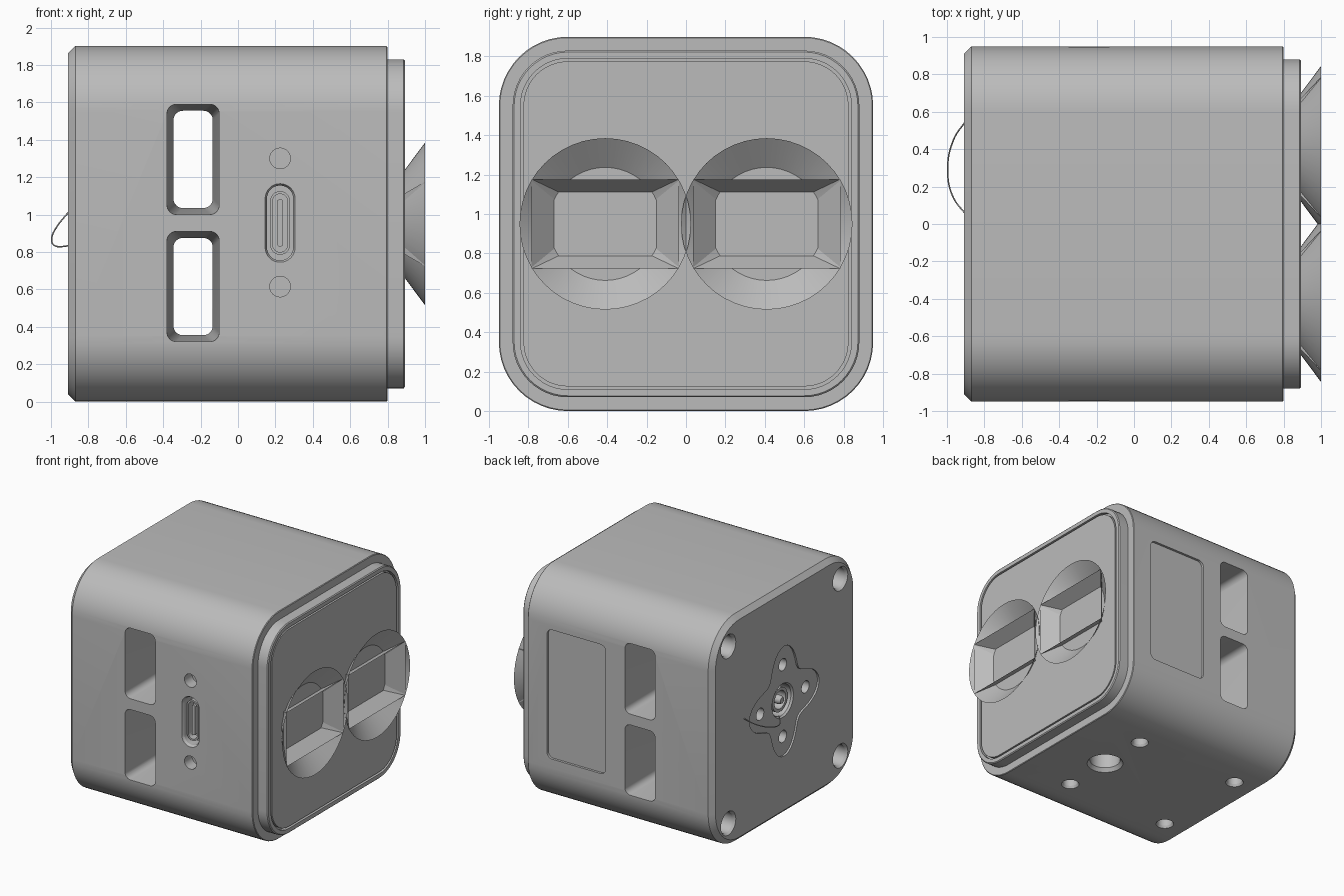
import bpy, bmesh, math

cube = bpy.data.objects.get("Cube")
if cube:
    bpy.data.objects.remove(cube, do_unlink=True)

grey = bpy.data.materials.new("light_grey")
grey.use_nodes = True
COLOUR = (0.5, 0.5, 0.5, 1)
grey.diffuse_color = COLOUR
grey.node_tree.nodes["Principled BSDF"].inputs["Base Color"].default_value = COLOUR

MID = 0.95   # height of the body's centre


def rounded(w, h, r, n=8):
    """Outline of a rounded rectangle centred on the origin."""
    pts = []
    for q, (sx, sy) in enumerate([(1, 1), (-1, 1), (-1, -1), (1, -1)]):
        for i in range(n + 1):
            a = (q + i / n) * math.pi / 2
            pts.append((sx * (w / 2 - r) + r * math.cos(a),
                        sy * (h / 2 - r) + r * math.sin(a)))
    return pts


def circle(r, n=40):
    return [(r * math.cos(math.tau * i / n), r * math.sin(math.tau * i / n))
            for i in range(n)]


def lobed(r, wave, n=64):
    """Four-lobed outline."""
    pts = []
    for i in range(n):
        a = math.tau * i / n
        d = r + wave * math.cos(4 * a)
        pts.append((d * math.cos(a), d * math.sin(a)))
    return pts


def loft(name, axis, centre, sections, capped=True):
    """Join outlines placed at depths along an axis into one mesh."""
    place = {"X": lambda a, b, d: (d, a, b),
             "Y": lambda a, b, d: (a, d, b),
             "Z": lambda a, b, d: (a, b, d)}[axis]
    bm = bmesh.new()
    rings = [[bm.verts.new(place(a + centre[0], b + centre[1], d)) for a, b in pts]
             for d, pts in sections]
    for lower, upper in zip(rings, rings[1:]):
        n = len(lower)
        for i in range(n):
            j = (i + 1) % n
            bm.faces.new((lower[i], lower[j], upper[j], upper[i]))
    if capped:
        bm.faces.new(rings[0])
        bm.faces.new(rings[-1])
    bmesh.ops.recalc_face_normals(bm, faces=bm.faces)
    if not capped:
        bmesh.ops.reverse_faces(bm, faces=bm.faces)
    mesh = bpy.data.meshes.new(name)
    bm.to_mesh(mesh)
    bm.free()
    mesh.materials.append(grey)
    obj = bpy.data.objects.new(name, mesh)
    bpy.context.collection.objects.link(obj)
    return obj


def cut(target, *loft_args):
    """Subtract a lofted cutter from the target and discard the cutter."""
    cutter = loft("cutter", *loft_args)
    mod = target.modifiers.new("cut", "BOOLEAN")
    mod.operation = "DIFFERENCE"
    mod.solver = "EXACT"
    mod.object = cutter
    bpy.context.view_layer.objects.active = target
    bpy.ops.object.modifier_apply(modifier=mod.name)
    bpy.data.objects.remove(cutter, do_unlink=True)


# Main housing with a chamfered rear edge
body = loft("housing", "X", (0, MID), [
    (-0.91, rounded(1.82, 1.82, 0.31, 12)),
    (-0.87, rounded(1.9, 1.9, 0.35, 12)),
    (0.795, rounded(1.9, 1.9, 0.35, 12)),
    (0.8, rounded(1.89, 1.89, 0.345, 12))])

# Two tapered vents running right through the housing
for z in (1.295, 0.615):
    wide, narrow = rounded(0.28, 0.59, 0.05), rounded(0.21, 0.52, 0.05)
    cut(body, "Y", (-0.24, z), [(-0.96, wide), (0, narrow), (0.96, wide)])

# Connector pocket and its two screw holes on the front
PORT = (0.225, 0.955)
cut(body, "Y", PORT, [(-0.96, rounded(0.17, 0.43, 0.084)),
                      (-0.93, rounded(0.14, 0.4, 0.069)),
                      (-0.84, rounded(0.14, 0.4, 0.069))])
for z in (1.3, 0.615):
    cut(body, "Y", (PORT[0], z), [(-0.96, circle(0.055)), (-0.85, circle(0.055))])

# Shallow label recess on the back
cut(body, "Y", (0.35, 0.97), [(0.93, rounded(0.545, 1.08, 0.05)),
                              (0.96, rounded(0.545, 1.08, 0.05))])

# Corner screw holes on the rear cap
for y in (-0.74, 0.74):
    for z in (-0.74, 0.74):
        cut(body, "X", (y, MID + z), [(-0.92, circle(0.105)), (-0.89, circle(0.085)),
                                      (-0.78, circle(0.085))])

# Lobed mount recess with four screws and a socket
cut(body, "X", (0, MID), [(-0.92, lobed(0.37, 0.09)), (-0.895, lobed(0.37, 0.09))])
for y, z in ((0.3, 0), (-0.3, 0), (0, 0.3), (0, -0.3)):
    cut(body, "X", (y, MID + z), [(-0.92, circle(0.05)), (-0.82, circle(0.05))])
cut(body, "X", (0, MID), [(-0.92, circle(0.16)), (-0.88, circle(0.13)),
                          (-0.78, circle(0.13))])

# Tripod socket and four foot holes underneath
cut(body, "Z", (0.3, 0), [(-0.01, circle(0.15)), (0.03, circle(0.12)), (0.2, circle(0.12))])
for x in (0.3, -0.68):
    for y in (-0.43, 0.43):
        cut(body, "Z", (x, y), [(-0.01, circle(0.075)), (0.02, circle(0.06)),
                                (0.1, circle(0.06))])

# Connector shell and tongue
shell = loft("connector_shell", "Y", PORT, [(-0.92, rounded(0.105, 0.34, 0.052)),
                                            (-0.83, rounded(0.105, 0.34, 0.052))])
cut(shell, "Y", PORT, [(-0.93, rounded(0.08, 0.31, 0.039)),
                       (-0.85, rounded(0.08, 0.31, 0.039))])
tongue = loft("connector_tongue", "Y", PORT, [(-0.91, rounded(0.03, 0.25, 0.01)),
                                              (-0.84, rounded(0.03, 0.25, 0.01))])

# Socket ring and pin in the rear mount
ring = loft("socket_ring", "X", (0, MID), [(-0.87, circle(0.1)), (-0.77, circle(0.1))])
cut(ring, "X", (0, MID), [(-0.88, circle(0.075)), (-0.79, circle(0.075))])
pin = loft("socket_pin", "X", (0, MID), [(-0.89, circle(0.025)), (-0.87, circle(0.035)),
                                         (-0.77, circle(0.035))])

# Lens panel with a narrow groove inside its rim
panel = loft("lens_panel", "X", (0, MID), [
    (0.78, rounded(1.76, 1.76, 0.28, 12)),
    (0.885, rounded(1.76, 1.76, 0.28, 12)),
    (0.892, rounded(1.745, 1.745, 0.273, 12))])
cut(panel, "X", (0, MID), [(0.86, rounded(1.68, 1.68, 0.24, 12)),
                           (0.9, rounded(1.68, 1.68, 0.24, 12))])
plate = loft("lens_panel_centre", "X", (0, MID), [
    (0.85, rounded(1.65, 1.65, 0.225, 12)), (0.89, rounded(1.65, 1.65, 0.225, 12))])

smooth_parts = [body, shell, tongue, ring, pin, panel, plate]

# Flared lens cones, each holding an open rectangular hood
for side, y in (("left", 0.41), ("right", -0.41)):
    cone = loft(side + "_lens_cone", "X", (y, MID),
                [(0.89, circle(0.287, 48)), (1.0, circle(0.435, 48))], False)
    smooth_parts.append(cone)
    box = [(1, 1), (-1, 1), (-1, -1), (1, -1)]
    loft(side + "_lens_hood", "X", (y, MID),
         [(0.892, [(a * 0.26, b * 0.163) for a, b in box]),
          (1.0, [(a * 0.375, b * 0.226) for a, b in box])], False)

# Thin wire loop at the rear mount
curve = bpy.data.curves.new("wire_loop", "CURVE")
curve.dimensions = "3D"
curve.bevel_depth = 0.004
curve.materials.append(grey)
spline = curve.splines.new("BEZIER")
path = [(-0.9, 0.55, 1.02), (-0.965, 0.45, 0.94), (-0.996, 0.3, 0.87),
        (-0.97, 0.15, 0.83), (-0.89, 0.04, 0.835)]
spline.bezier_points.add(len(path) - 1)
for point, co in zip(spline.bezier_points, path):
    point.co = co
    point.handle_left_type = point.handle_right_type = "AUTO"
wire = bpy.data.objects.new("wire_loop", curve)
bpy.context.collection.objects.link(wire)

# Smooth the rounded parts, keeping their edges crisp
bpy.ops.object.select_all(action="DESELECT")
for obj in smooth_parts:
    obj.select_set(True)
bpy.context.view_layer.objects.active = body
bpy.ops.object.shade_smooth_by_angle(angle=math.radians(25))
